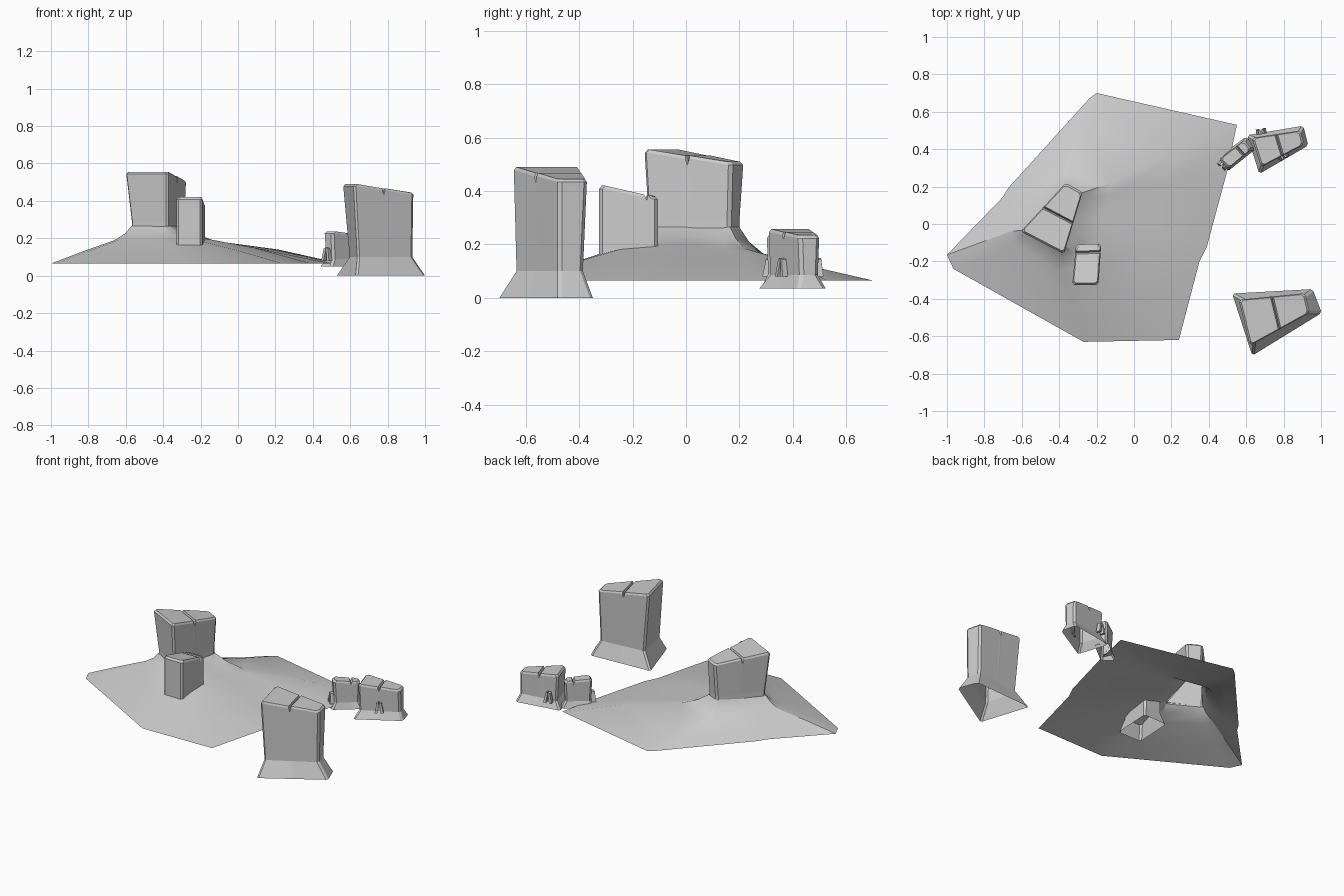
import bpy, bmesh, math
from mathutils import Vector, Matrix

if "Cube" in bpy.data.objects:
    bpy.data.objects.remove(bpy.data.objects["Cube"])


def finish(name, bm, smooth=None):
    bmesh.ops.recalc_face_normals(bm, faces=bm.faces)
    mesh = bpy.data.meshes.new(name)
    bm.to_mesh(mesh)
    bm.free()
    ob = bpy.data.objects.new(name, mesh)
    bpy.context.collection.objects.link(ob)
    if smooth:
        bpy.ops.object.select_all(action='DESELECT')
        ob.select_set(True)
        bpy.context.view_layer.objects.active = ob
        bpy.ops.object.shade_smooth_by_angle(angle=math.radians(smooth))
    return ob


def outline(quad, za, zb, t, depth=0.0, cut=0.012, inset=0.0, gap=0.008):
    """Chamfered quad, 14 points, with a notch across both long sides."""
    c = [Vector(p) for p in quad]
    mid = sum(c, Vector((0, 0))) / 4
    c = [p - (p - mid).normalized() * inset for p in c]
    pts = []

    def along(a, b, d):
        return a + (b - a).normalized() * d

    def z(f):
        return za + (zb - za) * f
    for i in (0, 2):
        a, b, nxt = c[i], c[i + 1], c[(i + 2) % 4]
        prev = c[i - 1]
        f0, f1 = (0, 1) if i == 0 else (1, 0)
        tt = t if i == 0 else 1 - t
        m = a.lerp(b, tt)
        d = (b - a).normalized() * gap
        pts += [along(a, prev, cut).to_3d() + Vector((0, 0, z(f0))),
                along(a, b, cut).to_3d() + Vector((0, 0, z(f0)))]
        for k, drop in ((-1, 0), (0, depth), (1, 0)):
            pts.append((m + d * k).to_3d() + Vector((0, 0, z(t) - drop)))
        pts += [along(b, a, cut).to_3d() + Vector((0, 0, z(f1))),
                along(b, nxt, cut).to_3d() + Vector((0, 0, z(f1)))]
    return pts


def butte(name, top, neck, base, za, zb, z_neck, z_base, t=0.5, depth=0.025):
    """Open-bottomed rock tower with flared foot and split, tilted top."""
    bm = bmesh.new()
    loops = [outline(base, z_base, z_base, t), outline(neck, z_neck, z_neck, t),
             outline(top, za - .012, zb - .012, t, depth),
             outline(top, za, zb, t, depth, inset=.012)]
    rings = [[bm.verts.new(p) for p in lp] for lp in loops]
    for a, b in zip(rings, rings[1:]):
        for i in range(14):
            j = (i + 1) % 14
            bm.faces.new((a[i], a[j], b[j], b[i]))
    r = rings[-1]
    for ids in ((0, 1, 2, 11, 12, 13, ), (2, 3, 10, 11), (3, 4, 9, 10),
                (4, 5, 6, 7, 8, 9)):
        bm.faces.new([r[i] for i in ids])
    r0 = rings[0]
    return finish(name, bm)


def small_arch(name, x, y, z, angle, w=.055, h=.07, d=.03):
    """Two leaning stone fins that meet at the top against a wall."""
    bm = bmesh.new()
    for s in (-1, 1):
        prof = [(s * w * .5, 0), (s * w * .2, 0), (s * w * .04, h * .8),
                (s * w * .06, h), (s * w * .26, h * .92)]
        front = [bm.verts.new((px, d * (.5 if pz == 0 else .3), pz)) for px, pz in prof]
        back = [bm.verts.new((px, -d * .5, pz)) for px, pz in prof]
        bm.faces.new(front)
        bm.faces.new(back)
        for i in range(5):
            j = (i + 1) % 5
            bm.faces.new((front[i], front[j], back[j], back[i]))
    bm.transform(Matrix.Translation((x, y, z)) @ Matrix.Rotation(math.radians(angle), 4, 'Z'))
    return finish(name, bm)


# Sloping ground: rays of (neck xy, flare xyz, middle z, rim xy)
rays = [
    (-.57, -.03, -.66, -.04, .19, .13, -1.0, -.165),
    (-.56, -.04, -.64, -.10, .19, .13, -.965, -.24),
    (-.38, -.14, -.40, -.26, .185, .125, -.27, -.63),
    (-.365, -.12, -.24, -.20, .195, .135, .24, -.62),
    (-.335, -.02, -.18, -.04, .20, .15, .35, -.20),
    (-.33, .03, -.17, .03, .195, .145, .39, -.12),
    (-.30, .13, -.14, .15, .185, .135, .50, .29),
    (-.285, .165, -.12, .22, .185, .14, .55, .53),
    (-.36, .20, -.34, .29, .165, .11, -.20, .70),
    (-.375, .20, -.39, .27, .165, .11, -.24, .67),
    (-.47, .08, -.55, .12, .18, .12, -.67, .195),
    (-.50, .05, -.58, .08, .185, .125, -.705, .14),
]
bm = bmesh.new()
rows = []
for nx, ny, fx, fy, fz, mz, rx, ry in rays:
    pts = [(nx, ny, .265), (nx * .6 + fx * .4, ny * .6 + fy * .4, .265 * .45 + fz * .55),
           (fx, fy, fz), ((fx + rx) / 2, (fy + ry) / 2, mz), (rx, ry, .065)]
    rows.append([bm.verts.new(p) for p in pts])
for i, a in enumerate(rows):
    b = rows[(i + 1) % len(rows)]
    for k in range(4):
        bm.faces.new((a[k], a[k + 1], b[k + 1], b[k]))
finish("sloping_ground", bm, 25)

# Tall tower rising from the ground
neck = [(-.575, -.03), (-.37, .205), (-.285, .165), (-.375, -.145)]
butte("hill_tower", [(-.605, -.04), (-.365, .22), (-.275, .17), (-.375, -.16)],
      neck, neck, .555, .51, .29, .255)

# Shorter tower sunk into the slope
block = [(-.33, -.325), (-.31, -.11), (-.175, -.105), (-.19, -.325)]
foot = [(-.345, -.35), (-.33, -.09), (-.155, -.085), (-.17, -.35)]
butte("slope_tower", block, block, foot, .42, .38, .15, .07, t=.83)

# Free-standing tower
butte("lone_tower", [(.56, -.405), (.915, -.37), (.94, -.475), (.62, -.65)],
      [(.595, -.41), (.91, -.385), (.935, -.475), (.64, -.64)],
      [(.525, -.372), (.955, -.348), (1.004, -.475), (.632, -.704)],
      .49, .445, .1, 0)

# Pair of low blocks at the ground's corner
butte("low_block_large", [(.63, .46), (.89, .50), (.91, .425), (.68, .305)],
      [(.64, .46), (.89, .495), (.91, .43), (.685, .31)],
      [(.605, .475), (.905, .525), (.932, .42), (.67, .268)],
      .258, .235, .085, .035, depth=.018)
butte("low_block_small", [(.455, .345), (.59, .45), (.63, .40), (.505, .295)],
      [(.465, .345), (.59, .445), (.625, .40), (.51, .30)],
      [(.432, .342), (.60, .468), (.65, .40), (.50, .28)],
      .237, .225, .09, .048, t=.7, depth=.018)

# Little arches against the low blocks
for i, (x, y, z, a) in enumerate([(.475, .315, .08, 140), (.68, .495, .08, 10),
                                  (.80, .36, .08, 210)]):
    small_arch(f"small_arch_{i + 1}", x, y, z, a)
